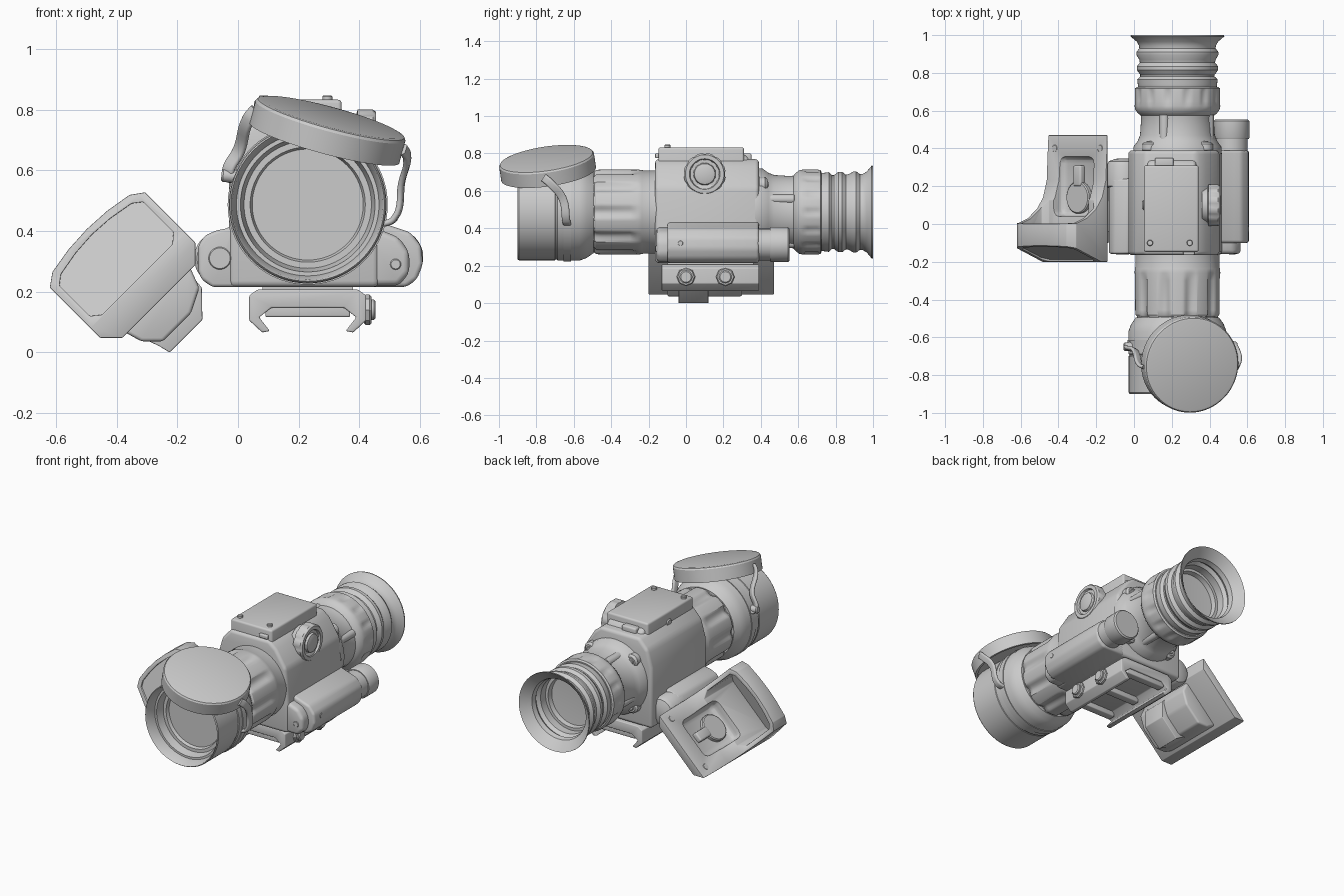
import bpy, bmesh, math
from mathutils import Vector, Matrix

CX, CZ = 0.23, 0.487          # optical axis
Y = Vector((0, 1, 0))
objs = []


def add(name, bm):
    bmesh.ops.remove_doubles(bm, verts=bm.verts, dist=1e-5)
    bmesh.ops.recalc_face_normals(bm, faces=bm.faces)
    me = bpy.data.meshes.new(name)
    bm.to_mesh(me)
    bm.free()
    ob = bpy.data.objects.new(name, me)
    bpy.context.collection.objects.link(ob)
    objs.append(ob)
    return ob


def lathe(name, pts, origin=(CX, 0, CZ), axis=Y, seg=64, mod=None):
    """Spin (distance, radius) points round an axis; mod(d, angle) scales the radius."""
    q = Vector(axis).to_track_quat('Z', 'Y')
    bm = bmesh.new()
    rings = []
    for d, r in pts:
        ring = []
        for i in range(seg):
            t = 2 * math.pi * i / seg
            k = r * (mod(d, t) if mod else 1)
            ring.append(bm.verts.new(Vector(origin) + q @ Vector((k * math.cos(t), k * math.sin(t), d))))
        rings.append(ring)
    for a, b in zip(rings, rings[1:]):
        for i in range(seg):
            j = (i + 1) % seg
            bm.faces.new((a[i], a[j], b[j], b[i]))
    return add(name, bm)


def cyl(name, origin, axis, length, r, seg=32, ch=0.006):
    return lathe(name, [(0, 0), (0, r - ch), (ch, r), (length - ch, r), (length, r - ch), (length, 0)],
                 origin, axis, seg)


def bevel(ob, w, n=3):
    m = ob.modifiers.new("bevel", 'BEVEL')
    m.width, m.segments, m.limit_method, m.angle_limit = w, n, 'ANGLE', math.radians(25)


def prism(name, pts, lo, hi, axis='Y', bev=0):
    """Extrude an outline: (x,z) along Y, or (y,z) along X."""
    bm = bmesh.new()
    put = (lambda p, d: (p[0], d, p[1])) if axis == 'Y' else (lambda p, d: (d, p[0], p[1]))
    a = [bm.verts.new(put(p, lo)) for p in pts]
    b = [bm.verts.new(put(p, hi)) for p in pts]
    bm.faces.new(a)
    bm.faces.new(b)
    for i in range(len(pts)):
        j = (i + 1) % len(pts)
        bm.faces.new((a[i], a[j], b[j], b[i]))
    ob = add(name, bm)
    if bev:
        bevel(ob, bev)
    return ob


def box(name, lo, hi, bev=0):
    return prism(name, [(lo[0], lo[2]), (hi[0], lo[2]), (hi[0], hi[2]), (lo[0], hi[2])], lo[1], hi[1], 'Y', bev)


def boolean(ob, cutter, op='DIFFERENCE'):
    m = ob.modifiers.new("bool", 'BOOLEAN')
    m.object, m.operation, m.solver = cutter, op, 'EXACT'
    cutter.hide_render = True
    cutter.hide_set(True)


# objective bell with stepped, recessed lens
lathe("objective_bell", [(-0.76, 0), (-0.76, 0.183), (-0.78, 0.19), (-0.78, 0.21), (-0.83, 0.222), (-0.83, 0.235),
      (-0.893, 0.248), (-0.9, 0.253), (-0.893, 0.258), (-0.70, 0.258), (-0.697, 0.255), (-0.69, 0.255),
      (-0.687, 0.26), (-0.57, 0.26), (-0.53, 0.245), (-0.495, 0.22), (-0.495, 0)], seg=96)
lathe("cap_retaining_ring", [(-0.655, 0.25), (-0.655, 0.264), (-0.615, 0.264), (-0.615, 0.25)], seg=96)


# softly scalloped grip surfaces
def flutes(n, y0, y1, depth):
    def f(d, t):
        return 1 - depth * max(0, math.cos(n * t)) if y0 < d < y1 else 1
    return f


lathe("focus_barrel", [(-0.52, 0.215), (-0.49, 0.217), (-0.48, 0.225), (-0.455, 0.227), (-0.30, 0.227), (-0.26, 0.227),
      (-0.235, 0.225), (-0.228, 0.222), (-0.14, 0.222)], seg=144, mod=flutes(10, -0.5, -0.27, 0.075))

# main housing with top module
body = [(0.06, 0.77), (0.33, 0.77), (0.38, 0.73), (0.45, 0.62), (0.465, 0.40), (0.465, 0.215),
        (-0.03, 0.215), (-0.03, 0.60), (0.0, 0.705)]
prism("housing", body, -0.165, 0.39, bev=0.02)
prism("housing_shoulder", [(-0.15, 0.6), (-0.15, 0.76), (0.31, 0.80), (0.345, 0.76), (0.37, 0.6)],
      0.07, 0.33, 'X', 0.02)
box("top_module", (0.052, -0.148, 0.6), (0.342, 0.31, 0.833), 0.012)
for x, y in ((0.085, -0.10), (0.295, -0.10)):
    cyl("top_module_screw", (x, y, 0.823), (0, 0, 1), 0.024, 0.016, 20, 0.003)
box("front_latch", (0.26, -0.165, 0.775), (0.32, -0.14, 0.80), 0.006)
box("rear_latch", (0.11, 0.30, 0.75), (0.21, 0.35, 0.80), 0.01)
cyl("left_button", (0.057, 0.10, 0.76), (-1, 0, 0), 0.012, 0.026)

# focus turret on the right
lathe("turret", [(0, 0.09), (0.03, 0.095), (0.035, 0.112), (0.085, 0.112), (0.095, 0.103), (0.095, 0.082),
      (0.082, 0.078), (0.082, 0.06), (0.095, 0.055), (0.100, 0.04), (0.102, 0.0)],
      (0.36, 0.1, 0.69), (1, 0, 0), 72, flutes(12, 0.034, 0.086, 0.04))

# lower side pods
prism("right_pod", [(0.40, 0.215), (0.555, 0.215), (0.59, 0.24), (0.61, 0.29), (0.605, 0.35), (0.57, 0.395),
      (0.53, 0.408), (0.465, 0.43), (0.40, 0.46)], -0.10, 0.39, bev=0.015)
prism("right_pod_nose", [(0.40, 0.22), (0.53, 0.22), (0.565, 0.26), (0.565, 0.33), (0.53, 0.38), (0.40, 0.43)],
      -0.158, -0.06, bev=0.02)
cyl("right_pod_screw", (0.52, -0.162, 0.29), Y, 0.03, 0.018, 24, 0.003)
lathe("battery_cap", [(0.36, 0.075), (0.45, 0.075), (0.45, 0.09), (0.458, 0.094), (0.545, 0.094), (0.553, 0.086),
      (0.553, 0)], (0.517, 0, 0.313), seg=48)
cyl("battery_neck", (0.517, 0.37, 0.313), Y, 0.09, 0.085, 48)
cyl("right_pod_port", (0.592, -0.03, 0.32), (1, 0, 0), 0.018, 0.014, 16, 0.002)
prism("left_pod", [(0.0, 0.215), (-0.085, 0.215), (-0.12, 0.24), (-0.132, 0.27), (-0.132, 0.35), (-0.11, 0.385),
      (-0.07, 0.402), (-0.03, 0.41), (0.0, 0.45)], -0.158, 0.24, bev=0.012)
cyl("left_pod_plug", (-0.06, -0.161, 0.31), Y, 0.03, 0.037, 32, 0.003)
lathe("left_pod_cap", [(0.19, 0), (0.19, 0.08), (0.2, 0.09), (0.31, 0.09), (0.332, 0.078), (0.345, 0.045),
      (0.348, 0)], (-0.055, 0, 0.31), seg=48)

# eyepiece: flange, lugs, neck, collar
lathe("eyepiece_neck", [(0.37, 0.235), (0.41, 0.232), (0.44, 0.21), (0.47, 0.198), (0.56, 0.192), (0.60, 0.20)])
for i in range(4):
    t = math.pi / 4 + i * math.pi / 2
    p = (CX + 0.205 * math.cos(t), 0.38, CZ + 0.205 * math.sin(t))
    cyl("flange_lug", p, Y, 0.055, 0.042, 24, 0.012)
    cyl("flange_screw", p, Y, 0.060, 0.02, 16, 0.004)
    t += math.pi / 4 + math.pi / 8
    cyl("neck_rib", (CX + 0.18 * math.cos(t), 0.43, CZ + 0.18 * math.sin(t)), Y, 0.16, 0.026, 20, 0.012)
lathe("diopter_collar", [(0.575, 0.195), (0.585, 0.208), (0.605, 0.223), (0.625, 0.227), (0.65, 0.227), (0.70, 0.227),
      (0.718, 0.225), (0.725, 0.215), (0.725, 0.19)], seg=144, mod=flutes(14, 0.63, 0.71, 0.035))

# rubber bellows eyecup with recessed ocular lens
lathe("eyecup", [(0.71, 0.20), (0.725, 0.208), (0.74, 0.21), (0.765, 0.213), (0.78, 0.197), (0.79, 0.197),
      (0.815, 0.215), (0.835, 0.215), (0.855, 0.199), (0.87, 0.202), (0.895, 0.217), (0.91, 0.217), (0.93, 0.202),
      (0.945, 0.204), (0.965, 0.215), (0.993, 0.248), (1.0, 0.247), (0.99, 0.235), (0.95, 0.19), (0.92, 0.183),
      (0.90, 0.195), (0.88, 0.178), (0.83, 0.178), (0.83, 0.16), (0.80, 0.155), (0.79, 0)], seg=80)

# flipped-open objective cap
n = Vector((0.259, -0.14, 0.955)).normalized()
lathe("flip_cap", [(-0.06, 0), (-0.06, 0.235), (-0.088, 0.24), (-0.088, 0.256), (-0.012, 0.256), (-0.003, 0.25),
      (0, 0.24), (0, 0)], (0.308, -0.747, 0.775), n, 96)


def strap(name, pts):
    cu = bpy.data.curves.new(name, 'CURVE')
    cu.dimensions, cu.bevel_depth, cu.extrude = '3D', 0.010, 0.012
    cu.use_fill_caps, cu.resolution_u = True, 6
    sp = cu.splines.new('BEZIER')
    sp.bezier_points.add(len(pts) - 1)
    for bp, p in zip(sp.bezier_points, pts):
        bp.co, bp.handle_left_type, bp.handle_right_type = p, 'AUTO', 'AUTO'
    ob = bpy.data.objects.new(name, cu)
    bpy.context.collection.objects.link(ob)
    objs.append(ob)


strap("left_cap_strap", [(0.06, -0.76, 0.80), (0.035, -0.75, 0.77), (0.005, -0.67, 0.67), (-0.03, -0.65, 0.58), (0.0, -0.635, 0.57)])
strap("right_cap_strap", [(0.545, -0.76, 0.67), (0.558, -0.73, 0.645), (0.54, -0.66, 0.56), (0.515, -0.64, 0.44), (0.47, -0.635, 0.42)])
cyl("left_strap_knob", (0.01, -0.65, 0.578), (-1, 0, 0.1), 0.065, 0.022, 24)

# rail clamp
half = [(0.0, 0.207), (0.165, 0.207), (0.193, 0.187), (0.193, 0.105), (0.15, 0.065), (0.125, 0.07),
        (0.16, 0.115), (0.12, 0.147), (0.0, 0.147)]
prism("rail_clamp", [(CX + x, z) for x, z in half] + [(CX - x, z) for x, z in half[-2:0:-1]], -0.13, 0.39, bev=0.005)
box("rail_neck", (0.08, -0.10, 0.19), (0.38, 0.36, 0.23))
for y in (-0.12, 0.10, 0.33):
    box("rail_crossbar", (0.09, y, 0.116), (0.37, y + 0.05, 0.16), 0.006)
for y in (0.0, 0.21):
    cyl("clamp_nut", (0.415, y, 0.14), (1, 0, 0), 0.025, 0.05, 8)
    cyl("clamp_bolt", (0.43, y, 0.14), (1, 0, 0), 0.024, 0.034, 24)

# canted reflex sight, built upright then rolled 45 degrees
AX = -0.066
first = len(objs)


def sym(h):
    return [(AX + x, z) for x, z in h] + [(AX - x, z) for x, z in h[::-1] if x]


sight = prism("reflex_sight", sym([(0.17, 0.303), (0.222, 0.355), (0.222, 0.59), (0.18, 0.62), (0.09, 0.635), (0, 0.64)]), -0.25, 0.5)
side = prism("side_cutter", [(-0.2, 0.29), (-0.2, 0.40), (-0.125, 0.60), (-0.11, 0.66), (0.0, 0.66), (0.005, 0.58),
             (0.03, 0.51), (0.08, 0.44), (0.14, 0.395), (0.23, 0.367), (0.47, 0.355), (0.47, 0.29)], -0.4, 0.3, 'X')
window = [(0.165, 0.405), (0.195, 0.43), (0.195, 0.572), (0.165, 0.595), (0.08, 0.61), (0, 0.615)]
hole = prism("window_cutter", sym(window), -0.3, 0.24)
pocket = box("pocket_cutter", (AX - 0.13, 0.04, 0.335), (AX + 0.13, 0.36, 0.6), 0.04)
boolean(sight, side, 'INTERSECT')
boolean(sight, hole)
boolean(sight, pocket)
bevel(sight, 0.006, 2)
lens = prism("reflex_lens", sym(window), -0.185, -0.165)
for v in lens.data.vertices:
    v.co.y += (v.co.z - 0.41) * 0.37
cyl("reflex_emitter", (AX, 0.14, 0.325), (0, 0, 1), 0.035, 0.085, 40)
box("emitter_arm", (AX - 0.03, 0.2, 0.32), (AX + 0.03, 0.31, 0.365), 0.01)
for s in (-1, 1):
    cyl("reflex_screw", (AX + s * 0.17, 0.40, 0.34), (0, 0, 1), 0.02, 0.02, 20, 0.003)
prism("reflex_mount", [(-0.22, 0.32), (-0.2, 0.25), (-0.15, 0.2), (-0.02, 0.2), (0.06, 0.24), (0.09, 0.32)],
      -0.10, 0.30, bev=0.012)
prism("reflex_mount_clamp", [(-0.2, 0.28), (-0.17, 0.2), (-0.16, 0.159), (-0.007, 0.159), (0.066, 0.235), (0.07, 0.28)],
      -0.04, 0.12, bev=0.004)
cyl("reflex_mount_bolt", (-0.01, 0.0, 0.215), (1, 0, -1), 0.036, 0.025, 20)
for ob in objs[first:]:
    ob.matrix_world = Matrix.Rotation(math.radians(-45), 4, 'Y')

# apply modifiers, shade smooth with sharp creases, remove helpers
bpy.context.view_layer.update()
dg = bpy.context.evaluated_depsgraph_get()
done = [(ob, bpy.data.meshes.new_from_object(ob.evaluated_get(dg))) for ob in objs if not ob.hide_render]
for ob, me in done:
    me.shade_smooth()
    me.set_sharp_from_angle(angle=math.radians(32))
    name, mw = ob.name, ob.matrix_world.copy()
    bpy.data.objects.remove(ob)
    new = bpy.data.objects.new(name, me)
    new.matrix_world = mw
    bpy.context.collection.objects.link(new)
for ob in [o for o in bpy.data.objects if o.hide_render]:
    bpy.data.objects.remove(ob)
